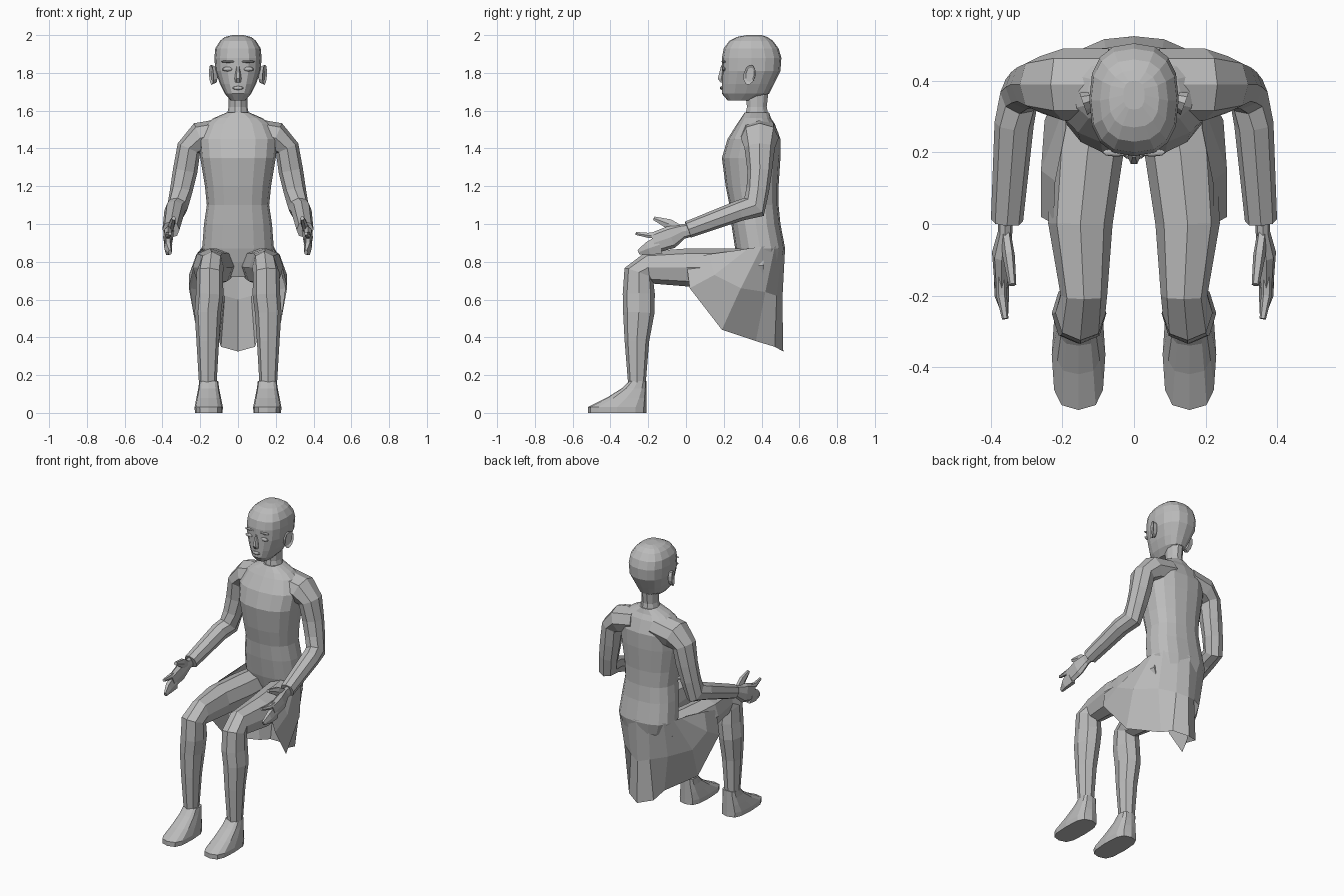
import bpy, bmesh
from math import cos, sin, pi, radians, copysign
from mathutils import Matrix, Vector

default_cube = bpy.data.objects.get("Cube")
if default_cube:
    bpy.data.objects.remove(default_cube, do_unlink=True)

grey = bpy.data.materials.new("plain_grey")
grey.use_nodes = True
colour = (.5, .5, .5, 1)
grey.diffuse_color = colour
grey.node_tree.nodes["Principled BSDF"].inputs["Base Color"].default_value = colour


def finish(name, bm):
    bmesh.ops.recalc_face_normals(bm, faces=bm.faces[:])
    mesh = bpy.data.meshes.new(name)
    bm.to_mesh(mesh)
    bm.free()
    mesh.materials.append(grey)
    obj = bpy.data.objects.new(name, mesh)
    bpy.context.collection.objects.link(obj)


def section(centre, across, along, sides, power):
    """Closed superellipse outline around a centre."""
    points = []
    for i in range(sides):
        angle = 2 * pi * i / sides
        c, d = [copysign(abs(f) ** power, f) for f in (cos(angle), sin(angle))]
        points.append(centre + across * c + along * d)
    return points


def skin(name, outlines, side=1):
    """Join successive outlines into a capped solid, mirrored for side -1."""
    bm = bmesh.new()
    loops = [[bm.verts.new((p.x * side, p.y, p.z)) for p in outline] for outline in outlines]
    for lower, upper in zip(loops, loops[1:]):
        for i in range(len(lower)):
            bm.faces.new((lower[i - 1], lower[i], upper[i], upper[i - 1]))
    bm.faces.new(loops[0])
    bm.faces.new(loops[-1])
    finish(name, bm)


def stack(name, rows, sides, power, x=0, side=1):
    """Horizontal outlines, each given as height, front, back and half width."""
    outlines = []
    for height, front, back, width in rows:
        centre = Vector((x, (front + back) / 2, height))
        depth = Vector((0, (back - front) / 2, 0))
        outlines.append(section(centre, Vector((width, 0, 0)), depth, sides, power))
    skin(name, outlines, side)


def limb(name, side, path, sides=8):
    """Tube along a path of x, y, z, half width and half thickness."""
    centres = [Vector(point[:3]) for point in path]
    last = len(path) - 1
    outlines = []
    for i, point in enumerate(path):
        tangent = (centres[min(i + 1, last)] - centres[max(i - 1, 0)]).normalized()
        across = (Vector((1, 0, 0)) - tangent * tangent.x).normalized()
        along = across.cross(tangent)
        outlines.append(section(centres[i], across * point[3], along * point[-1], sides, .9))
    skin(name, outlines, side)


def ball(name, centre, size):
    bm = bmesh.new()
    bmesh.ops.create_uvsphere(bm, u_segments=8, v_segments=6, radius=1)
    bm.transform(Matrix.Translation(centre) @ Matrix.Diagonal((*size, 1)))
    finish(name, bm)


def ear(name, side):
    """Shallow cup with a sunken outer face, leaning back."""
    bm = bmesh.new()
    bmesh.ops.create_cone(bm, cap_ends=True, segments=10, radius1=.8, radius2=1, depth=1)
    bm.normal_update()
    rim = max(bm.faces, key=lambda face: face.normal.z)
    bmesh.ops.inset_individual(bm, faces=[rim], thickness=.3, depth=-.3)
    turn = Matrix.Rotation(radians(90 * side), 4, "Y")
    lean = Matrix.Rotation(radians(-12), 4, "X")
    flare = Matrix.Rotation(radians(-20 * side), 4, "Z")
    shape = Matrix.Diagonal((.025, .033, .055, 1))
    spot = Matrix.Translation((.13 * side, .34, 1.79))
    bm.transform(spot @ flare @ lean @ shape @ turn)
    finish(name, bm)


# Torso and neck
stack("torso", [
    (.72, .31, .48, .09), (.8, .28, .51, .16), (.87, .26, .525, .19), (1, .24, .5, .18),
    (1.1, .23, .49, .165), (1.2, .21, .49, .175), (1.35, .19, .5, .2), (1.45, .22, .5, .21),
    (1.53, .27, .47, .17), (1.56, .29, .45, .13), (1.59, .31, .44, .06)], 16, .85)
stack("neck", [(1.57, .31, .44, .06), (1.62, .32, .43, .05), (1.7, .31, .44, .05)], 10, 1)

# Head and face
stack("head", [
    (1.655, .22, .36, .04), (1.69, .19, .44, .07), (1.74, .19, .465, .095),
    (1.81, .19, .5, .12), (1.88, .19, .505, .125), (1.93, .2, .49, .12),
    (1.97, .23, .46, .095), (1.99, .27, .43, .07), (2, .32, .4, .03)], 16, .8)
stack("nose", [(1.75, .18, .21, .015), (1.77, .165, .21, .018), (1.84, .185, .21, .008)], 6, 1)
ball("lips", (0, .19, 1.72), (.03, .01, .01))

for label, side in (("left", 1), ("right", -1)):
    ball(label + "_eye", (.055 * side, .2, 1.82), (.03, .01, .012))
    ball(label + "_brow", (.05 * side, .2, 1.86), (.04, .012, .007))
    ear(label + "_ear", side)

    # Sleeved arm from shoulder through elbow to cuff
    limb(label + "_arm", side, [
        (.07, .39, 1.48, .08, .1), (.2, .39, 1.455, .085, .1), (.26, .39, 1.4, .065, .08),
        (.28, .39, 1.28, .065), (.3, .38, 1.18, .06), (.32, .36, 1.09, .055, .07),
        (.335, .28, 1.07, .055), (.355, .01, .97, .045)])

    # Hand
    limb(label + "_palm", side, [
        (.36, .03, .97, .02, .035), (.36, -.02, .96, .02, .04),
        (.37, -.08, .93, .027, .06), (.37, -.17, .9, .02, .055)])
    limb(label + "_lower_fingers", side, [
        (.37, -.14, .89, .022, .055), (.37, -.2, .87, .02, .04), (.36, -.25, .85, .01, .015)], 6)
    limb(label + "_pointing_finger", side, [
        (.37, -.12, .94, .017, .025), (.37, -.2, .94, .015), (.36, -.265, .95, .009)], 6)
    limb(label + "_thumb", side, [
        (.36, -.02, .96, .015, .03), (.35, -.09, 1, .017, .03), (.34, -.17, 1.03, .011)], 6)

    # Leg from hip through knee to ankle
    limb(label + "_leg", side, [
        (.1, .4, .78, .09), (.13, .2, .77, .1), (.15, 0, .77, .09, .1),
        (.14, -.2, .77, .065, .085), (.15, -.25, .74, .07, .08), (.15, -.25, .63, .073, .085),
        (.16, -.25, .53, .07, .083), (.16, -.26, .38, .06, .065), (.16, -.26, .16, .047)])

    # Foot
    stack(label + "_foot", [
        (0, -.52, -.21, .073), (.03, -.52, -.21, .075), (.08, -.42, -.21, .065),
        (.13, -.34, -.21, .055), (.17, -.3, -.21, .05)], 12, .65, .155, side)

# Coat skirt: waist, middle and hem of each panel seam, front to back
seams = [
    ((.19, .27, .86), (.22, .12, .84), (.225, 0, .81)),
    ((.195, .33, .87), (.26, .15, .73), (.26, .02, .66)),
    ((.19, .4, .88), (.25, .29, .66), (.22, .19, .44)),
    ((.165, .47, .88), (.16, .42, .64), (.1, .37, .38)),
    ((.08, .51, .88), (.07, .48, .62), (.09, .47, .35)),
    ((0, .525, .88), (0, .51, .6), (0, .515, .325))]
mirrored = [[(-x, y, z) for x, y, z in seam] for seam in reversed(seams[:-1])]
bm = bmesh.new()
columns = [[bm.verts.new(point) for point in seam] for seam in seams + mirrored]
for near, far in zip(columns, columns[1:]):
    for row in range(2):
        bm.faces.new((near[row], near[row + 1], far[row + 1], far[row]))
finish("coat_skirt", bm)
